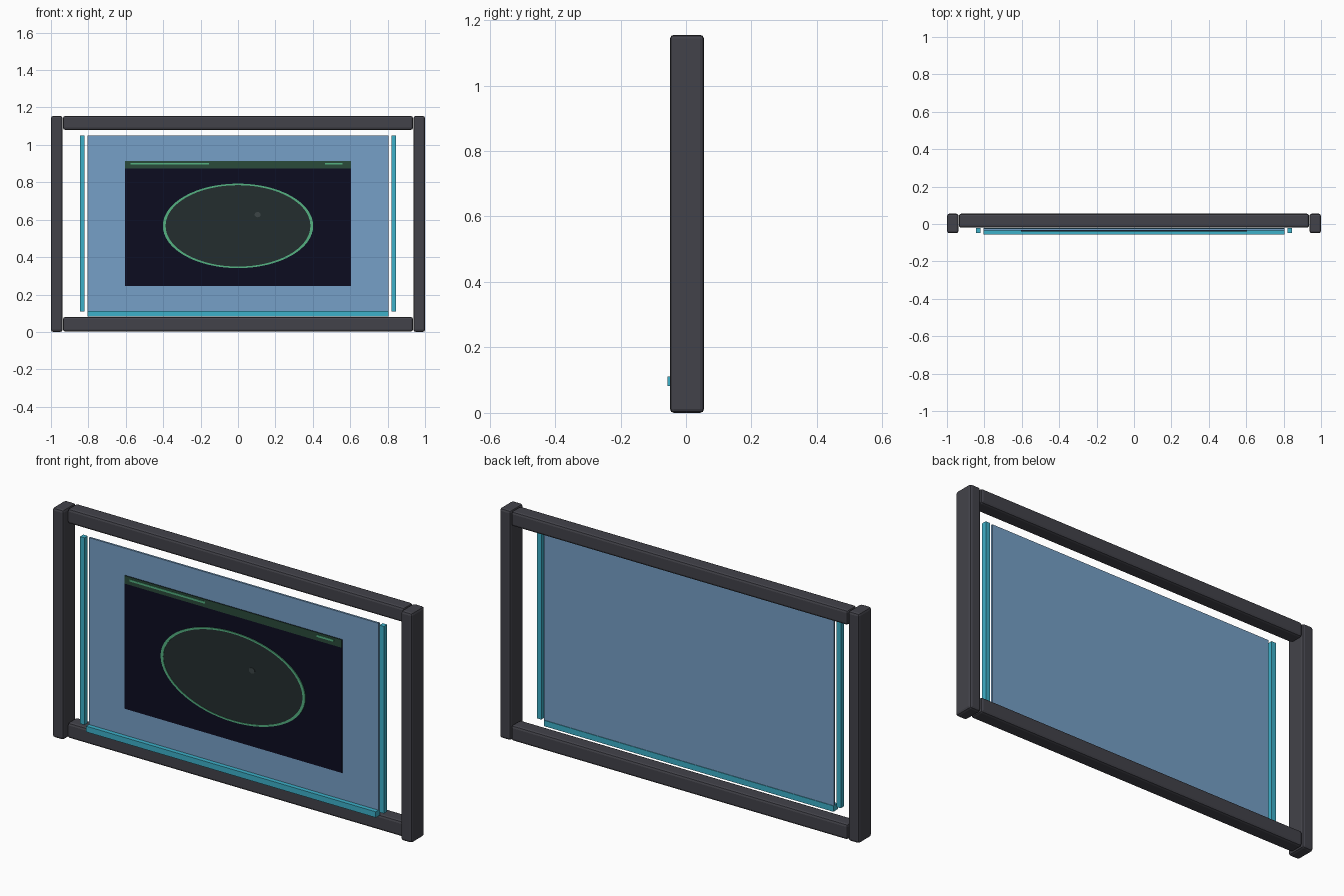
import bpy, bmesh, math

if "Cube" in bpy.data.objects:
    bpy.data.objects.remove(bpy.data.objects["Cube"])


def material(name, r, g, b):
    m = bpy.data.materials.new(name)
    m.diffuse_color = (r, g, b, 1)
    m.use_nodes = True
    m.node_tree.nodes["Principled BSDF"].inputs["Base Color"].default_value = m.diffuse_color
    return m


FRAME = material("charcoal_frame", 0.055, 0.055, 0.068)
GLASS = material("blue_glass", 0.18, 0.35, 0.57)
CYAN = material("cyan_trim", 0.048, 0.44, 0.59)
SCREEN = material("dark_screen", 0.0037, 0.0037, 0.0144)
HEADER = material("dark_green_header", 0.023, 0.069, 0.042)
GREEN = material("bright_green", 0.089, 0.44, 0.22)
DISC = material("grey_green_disc", 0.0176, 0.027, 0.028)
DOT = material("grey_dot", 0.045, 0.06, 0.062)


def finish(name, bm, mat):
    me = bpy.data.meshes.new(name)
    bmesh.ops.recalc_face_normals(bm, faces=bm.faces)
    bm.to_mesh(me)
    bm.free()
    me.materials.append(mat)
    ob = bpy.data.objects.new(name, me)
    bpy.context.collection.objects.link(ob)
    return ob


def box(name, x, y, z, mat, bevel=0):
    """Box from (min, max) ranges, with an optional chamfer."""
    bm = bmesh.new()
    bmesh.ops.create_cube(bm, size=1)
    for v in bm.verts:
        v.co = [r[0] + (c + 0.5) * (r[1] - r[0]) for c, r in zip(v.co, (x, y, z))]
    ob = finish(name, bm, mat)
    if bevel:
        mod = ob.modifiers.new("bevel", 'BEVEL')
        mod.width = bevel
        mod.segments = 2
    return ob


def ellipse(name, cx, cz, rx, rz, y, mat, inner=0, sides=64):
    """Thin elliptical plate facing -y, or a ring when inner > 0."""
    bm = bmesh.new()

    def loop(k, yy):
        return [bm.verts.new((cx + k * rx * math.cos(a), yy, cz + k * rz * math.sin(a)))
                for a in (2 * math.pi * i / sides for i in range(sides))]

    of, ob_ = loop(1, y[0]), loop(1, y[1])
    pairs = [(of, ob_)]
    if inner:
        nf, nb = loop(inner, y[0]), loop(inner, y[1])
        pairs += [(of, nf), (ob_, nb), (nf, nb)]
    else:
        bm.faces.new(of)
        bm.faces.new(ob_)
    for p, q in pairs:
        for i in range(sides):
            j = (i + 1) % sides
            bm.faces.new((p[i], p[j], q[j], q[i]))
    return finish(name, bm, mat)


# Outer frame: posts and rails
for side, s in (("left", -1), ("right", 1)):
    box(side + "_post", sorted((s, s * 0.938)), (-0.049, 0.055), (0, 1.155), FRAME, 0.012)
    # Cyan strips beside the glass
    box(side + "_light_strip", sorted((s * 0.845, s * 0.82)), (-0.048, -0.022), (0.11, 1.05), CYAN)
for name, z in (("bottom_rail", (0.002, 0.08)), ("top_rail", (1.08, 1.155))):
    box(name, (-0.936, 0.936), (-0.02, 0.055), z, FRAME, 0.012)

# Glass pane standing on a cyan bar
box("glass_pane", (-0.805, 0.805), (-0.034, -0.024), (0.108, 1.05), GLASS)
box("bottom_light_bar", (-0.805, 0.805), (-0.056, -0.021), (0.082, 0.111), CYAN)

# Display with header band and status marks
box("screen", (-0.604, 0.604), (-0.037, -0.034), (0.245, 0.915), SCREEN)
box("header_band", (-0.604, 0.604), (-0.039, -0.037), (0.875, 0.915), HEADER)
box("long_header_mark", (-0.575, -0.155), (-0.041, -0.039), (0.894, 0.904), GREEN)
box("short_header_mark", (0.465, 0.56), (-0.041, -0.039), (0.894, 0.904), GREEN)

# Oval graphic with outline and small dot
ellipse("oval_fill", 0, 0.567, 0.395, 0.22, (-0.039, -0.037), DISC)
ellipse("oval_outline", 0, 0.567, 0.402, 0.226, (-0.041, -0.037), GREEN, inner=0.963)
ellipse("oval_dot", 0.105, 0.627, 0.016, 0.014, (-0.041, -0.039), DOT, sides=24)
